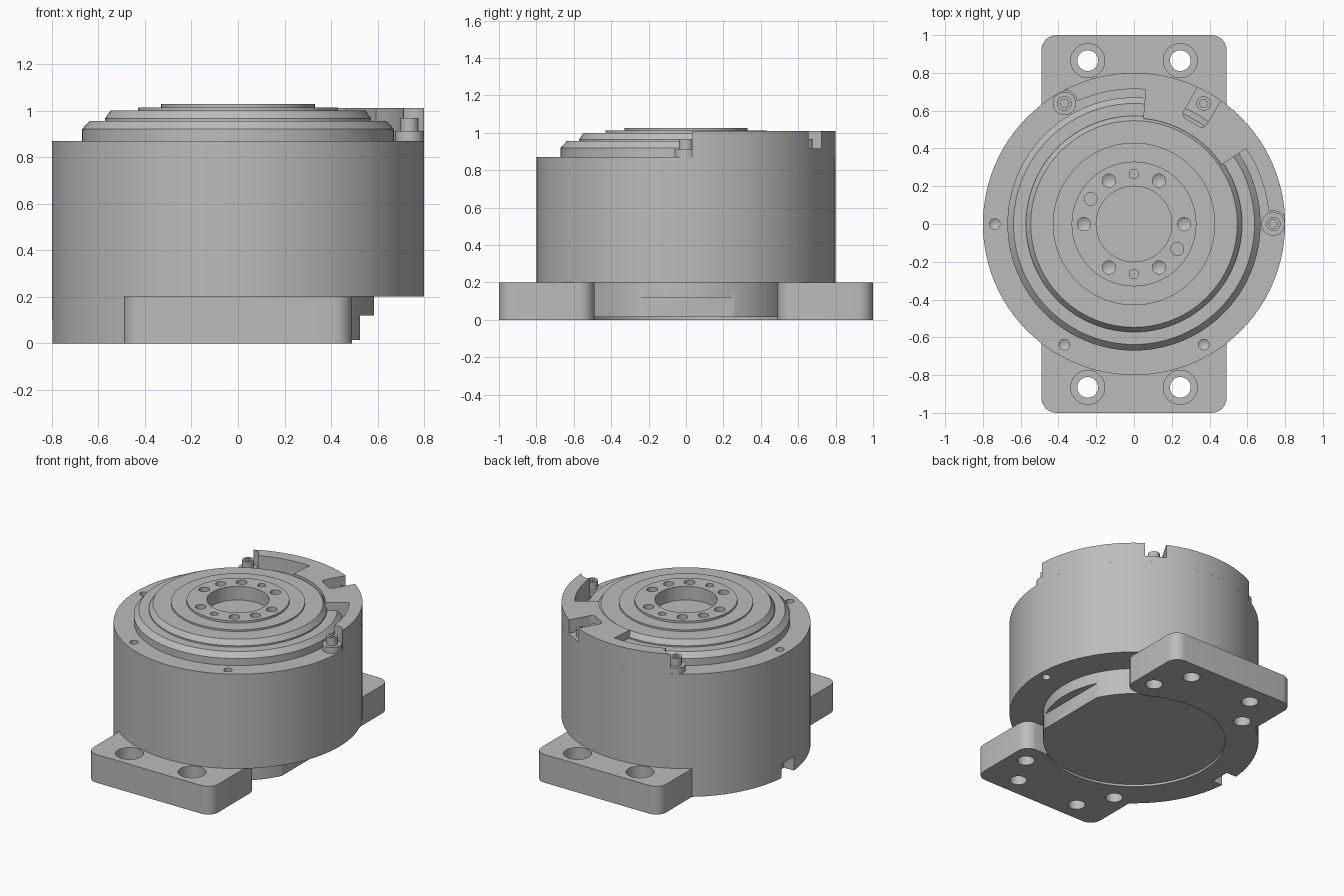
import bpy, bmesh
from math import sin, cos, pi, radians
from mathutils import Matrix, Vector

cube = bpy.data.objects.get("Cube")
if cube:
    bpy.data.objects.remove(cube, do_unlink=True)

COLOUR = (0.5, 0.5, 0.5, 1)
grey = bpy.data.materials.new("machined_grey")
grey.use_nodes = True
grey.diffuse_color = COLOUR
grey.node_tree.nodes["Principled BSDF"].inputs["Base Color"].default_value = COLOUR
SEG = 96


def make(name, bm):
    bmesh.ops.recalc_face_normals(bm, faces=bm.faces)
    mesh = bpy.data.meshes.new(name)
    bm.to_mesh(mesh)
    bm.free()
    mesh.materials.append(grey)
    ob = bpy.data.objects.new(name, mesh)
    bpy.context.collection.objects.link(ob)
    return ob


def lathe(name, profile, at=(0, 0), seg=SEG):
    """Spin a profile that starts and ends on the axis."""
    bm = bmesh.new()
    vs = [bm.verts.new((r, 0, z)) for r, z in profile]
    edges = [bm.edges.new(p) for p in zip(vs, vs[1:])]
    bmesh.ops.spin(bm, geom=vs + edges, axis=(0, 0, 1), cent=(0, 0, 0),
                   angle=2 * pi, steps=seg)
    bmesh.ops.remove_doubles(bm, verts=bm.verts, dist=1e-5)
    bmesh.ops.translate(bm, verts=bm.verts, vec=(at[0], at[1], 0))
    return make(name, bm)


def cyl(name, r, z0, z1, at=(0, 0), seg=SEG):
    return lathe(name, [(0, z0), (r, z0), (r, z1), (0, z1)], at, seg)


def prism(name, points, z0, z1):
    bm = bmesh.new()
    face = bm.faces.new([bm.verts.new((x, y, z0)) for x, y in points])
    ext = bmesh.ops.extrude_face_region(bm, geom=[face])["geom"]
    bmesh.ops.translate(bm, vec=(0, 0, z1 - z0),
                        verts=[v for v in ext if isinstance(v, bmesh.types.BMVert)])
    return make(name, bm)


def polar(r, deg):
    return r * cos(radians(deg)), r * sin(radians(deg))


def arc(r, a, b, steps):
    return [polar(r, a + (b - a) * i / steps) for i in range(steps + 1)]


def box(x0, x1, y0, y1):
    return [(x0, y0), (x1, y0), (x1, y1), (x0, y1)]


def rounded(x0, x1, y0, y1, r):
    pts = []
    for cx, cy, a in ((x1 - r, y0 + r, -90), (x1 - r, y1 - r, 0),
                      (x0 + r, y1 - r, 90), (x0 + r, y0 + r, 180)):
        pts += [(cx + x, cy + y) for x, y in arc(r, a, a + 90, 8)]
    return pts


def combine(ob, tools, op="DIFFERENCE"):
    bpy.context.view_layer.objects.active = ob
    for tool in tools:
        mod = ob.modifiers.new("bool", "BOOLEAN")
        mod.operation, mod.solver, mod.object = op, "EXACT", tool
        bpy.ops.object.modifier_apply(modifier=mod.name)
        bpy.data.objects.remove(tool, do_unlink=True)


def drill(r, top, depth, at):
    """Blind hole cutter with a conical end."""
    return lathe("cutter", [(0, top - depth - r * 0.6), (r, top - depth),
                            (r, top + 0.1), (0, top + 0.1)], at, 24)


BOLT_R = 0.737
bolts = [polar(BOLT_R, a) for a in range(0, 360, 60)]

# Main cylindrical housing with small blind holes on the open side
housing = cyl("housing", 0.8, 0.2, 0.87)
combine(housing, [drill(0.028, 0.87, 0.04, p) for p in bolts[3:]])
combine(housing, [cyl("cutter", 0.028, 0.1, 0.4, bolts[0], 24)])

# Stepped rotating table with a shallow central bore
table = lathe("rotary_table", [
    (0, 0.86), (0.67, 0.86), (0.67, 0.92), (0.638, 0.955), (0.572, 0.955),
    (0.572, 0.965), (0.547, 1.0), (0.43, 1.0), (0.43, 1.012), (0.33, 1.012),
    (0.33, 1.027), (0.2, 1.027), (0.2, 0.93), (0, 0.93)])
holes = [drill(0.035, 1.027, 0.05, polar(0.265, a)) for a in range(0, 360, 60)]
holes += [cyl("cutter", 0.025, 0.97, 1.1, polar(0.265, a), 24) for a in (90, 270)]
holes += [cyl("cutter", 0.034, 0.97, 1.1, polar(0.265, a), 24) for a in (150, 330)]
combine(table, holes)

# Raised cover: full width in the middle, thin outer wall on both ends
cover = prism("raised_cover",
              arc(0.8, 2, 118, 32) + arc(0.715, 118, 85, 10)
              + arc(0.56, 85, 34, 16) + arc(0.715, 34, 2, 10), 0.87, 1.01)
pocket = prism("cutter", rounded(0.62, 0.9, -0.07, 0.07, 0.03), 0.915, 1.1)
pocket.data.transform(Matrix.Rotation(radians(60), 4, "Z"))
combine(cover, [pocket] + [cyl("cutter", 0.07, 0.8, 1.1, bolts[i], 32) for i in (0, 2)])

# Screw seats and socket head screws
for i, p in enumerate(bolts[:3]):
    if i != 1:
        cyl(f"screw_seat_{i}", 0.062, 0.86, 0.912, p, 32)
    screw = cyl(f"socket_screw_{i}", 0.038, 0.9, 0.968, p, 32)
    combine(screw, [cyl("cutter", 0.023, 0.94, 1.0, p, 6)])

# Base: two mounting plates joined by a half ring on one side
base = prism("mounting_base", arc(0.8, 90, 270, 48), 0, 0.2)
combine(base, [prism("plate", rounded(-0.49, 0.49, *ys, 0.08), 0, 0.2)
               for ys in ((0.49, 1), (-1, -0.49))], "UNION")
cuts = [cyl("cutter", 0.585, -0.1, 0.3),
        prism("cutter", box(-0.9, -0.72, -0.07, 0.07), -0.1, 0.1)]
for sx in (1, -1):
    for sy in (1, -1):
        at = (sx * 0.245, sy * 0.865)
        cuts.append(lathe("cutter", [(0, -0.1), (0.055, -0.1), (0.055, 0.1),
                                     (0.09, 0.1), (0.09, 0.3), (0, 0.3)], at, 32))
        cuts.append(cyl("cutter", 0.055, -0.1, 0.12, (sx * 0.37, sy * 0.64), 32))
combine(base, cuts)

# Round bottom boss with a flat on its lower side
boss = cyl("bottom_boss", 0.585, 0.015, 0.2)
combine(boss, [prism("cutter", box(0.525, 0.7, -0.5, 0.5), -0.1, 0.12)])

# Smooth curved walls while keeping machined edges crisp
for ob in list(bpy.context.collection.objects):
    if ob.type == "MESH" and ob.data.materials and ob.data.materials[0] == grey:
        bpy.ops.object.select_all(action="DESELECT")
        ob.select_set(True)
        bpy.context.view_layer.objects.active = ob
        bpy.ops.object.shade_smooth_by_angle(angle=radians(25))
